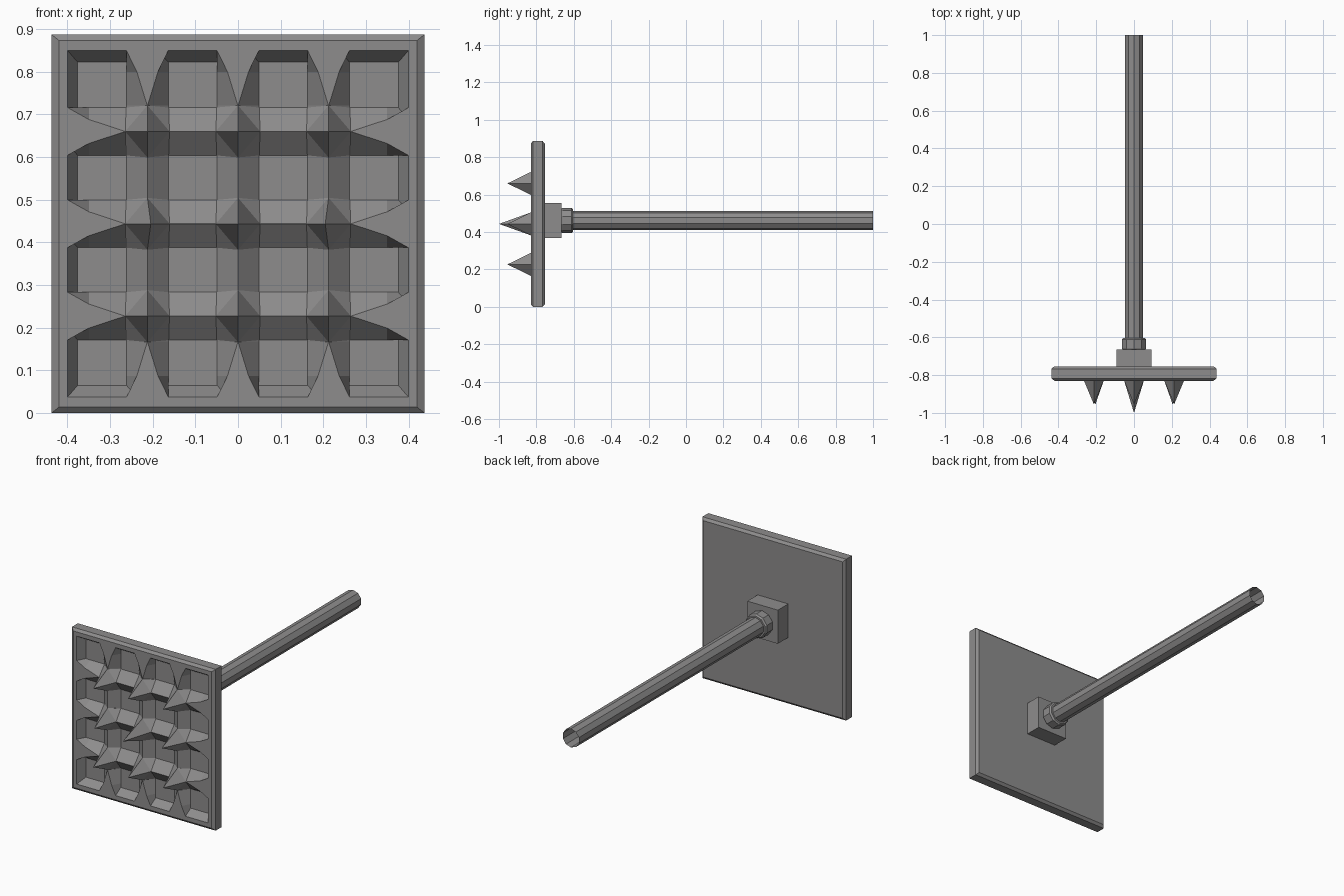
import bpy, bmesh, math
from mathutils import Matrix

if "Cube" in bpy.data.objects:
    bpy.data.objects.remove(bpy.data.objects["Cube"])

steel = bpy.data.materials.new("grey steel")
steel.diffuse_color = (0.27, 0.265, 0.265, 1)
steel.use_nodes = True
steel.node_tree.nodes["Principled BSDF"].inputs["Base Color"].default_value = steel.diffuse_color

FRONT, FLOOR, BACK = -0.83, -0.785, -0.755
CZ = 0.4435            # plate centre height
PX, PZ = 0.2125, 0.2165  # spike spacing


def finish(name, bm):
    bmesh.ops.remove_doubles(bm, verts=bm.verts, dist=0.0001)
    bmesh.ops.recalc_face_normals(bm, faces=bm.faces)
    me = bpy.data.meshes.new(name)
    bm.to_mesh(me)
    bm.free()
    me.materials.append(steel)
    ob = bpy.data.objects.new(name, me)
    bpy.context.collection.objects.link(ob)
    return ob


def loft(bm, rings, closed=True, caps=True):
    vs = [[bm.verts.new(p) for p in r] for r in rings]
    n = len(vs[0])
    for a, b in zip(vs, vs[1:]):
        for i in range(n if closed else n - 1):
            j = (i + 1) % n
            bm.faces.new((a[i], a[j], b[j], b[i]))
    if caps:
        bm.faces.new(vs[0])
        bm.faces.new(vs[-1])


# plate with chamfered edges and a sunken front
def rect(hx, hz, y):
    return [(sx * hx, y, CZ + sz * hz) for sx, sz in ((-1, -1), (1, -1), (1, 1), (-1, 1))]

bm = bmesh.new()
loft(bm, [rect(0.424, 0.43, BACK), rect(0.437, 0.4435, BACK - 0.012),
          rect(0.437, 0.4435, FRONT + 0.012), rect(0.42, 0.43, FRONT),
          rect(0.40, 0.4065, FRONT), rect(0.376, 0.379, FLOOR)])
finish("plate", bm)


# ridges: flat at the rim, narrowing to a sharp crest
def ridge(name, horizontal, pos, length, tip, w):
    half = [(tip, 0.0), (length - 0.05, w * 0.5), (length, w)]
    stations = [(-s, h) for s, h in reversed(half)] + half
    rings = []
    for s, h in stations:
        prof = [(-w, FLOOR), (-h - 0.0002, FRONT), (h + 0.0002, FRONT), (w, FLOOR)]
        rings.append([(s, y, CZ + pos + t) if horizontal else (pos + t, y, CZ + s)
                      for t, y in prof])
    bm = bmesh.new()
    loft(bm, rings)
    finish(name, bm)

for k in (-1, 0, 1):
    ridge("cross_ridge", True, k * PZ, 0.40, 0.265, 0.056)
    ridge("upright_ridge", False, k * PX, 0.4065, 0.277, 0.049)

# four-sided spikes on the ridge crossings
for i in (-1, 0, 1):
    for k in (-1, 0, 1):
        x, z = i * PX, CZ + k * PZ
        centre = i == 0 and k == 0
        a, b = 0.052, 0.061
        bm = bmesh.new()
        shift = -0.008 * i if k == 0 else 0
        tip = bm.verts.new((x + shift, -1.0 if centre else -0.955, z))
        d = [bm.verts.new((x + p, FRONT, z + q)) for p, q in ((a, 0), (0, b), (-a, 0), (0, -b))]
        f = [bm.verts.new((x + p * 0.05, FLOOR, z + q * 0.056))
             for p, q in ((1, 1), (-1, 1), (-1, -1), (1, -1))]
        for n in range(4):
            m = (n + 1) % 4
            bm.faces.new((d[n], d[m], tip))
            bm.faces.new((d[n], d[m], f[n]))
            bm.faces.new((d[m], f[n], f[m]))
        bm.faces.new(f)
        finish("spike", bm)

# square mounting block behind the plate
bm = bmesh.new()
bmesh.ops.create_cube(bm, size=1, matrix=Matrix.Translation((0, -0.71, 0.4615))
                      @ Matrix.Diagonal((0.186, 0.09, 0.185, 1)))
finish("mount_block", bm)


# ten-sided collar and open tube
def ring10(r, y):
    return [(r * math.sin(n * math.tau / 10), y, 0.4615 + r * math.cos(n * math.tau / 10))
            for n in range(10)]

bm = bmesh.new()
loft(bm, [ring10(0.062, -0.667), ring10(0.067, -0.66), ring10(0.067, -0.612), ring10(0.06, -0.603)])
finish("collar", bm)

bm = bmesh.new()
loft(bm, [ring10(0.051, -0.61), ring10(0.051, 1.0)], caps=False)
finish("pole", bm)
